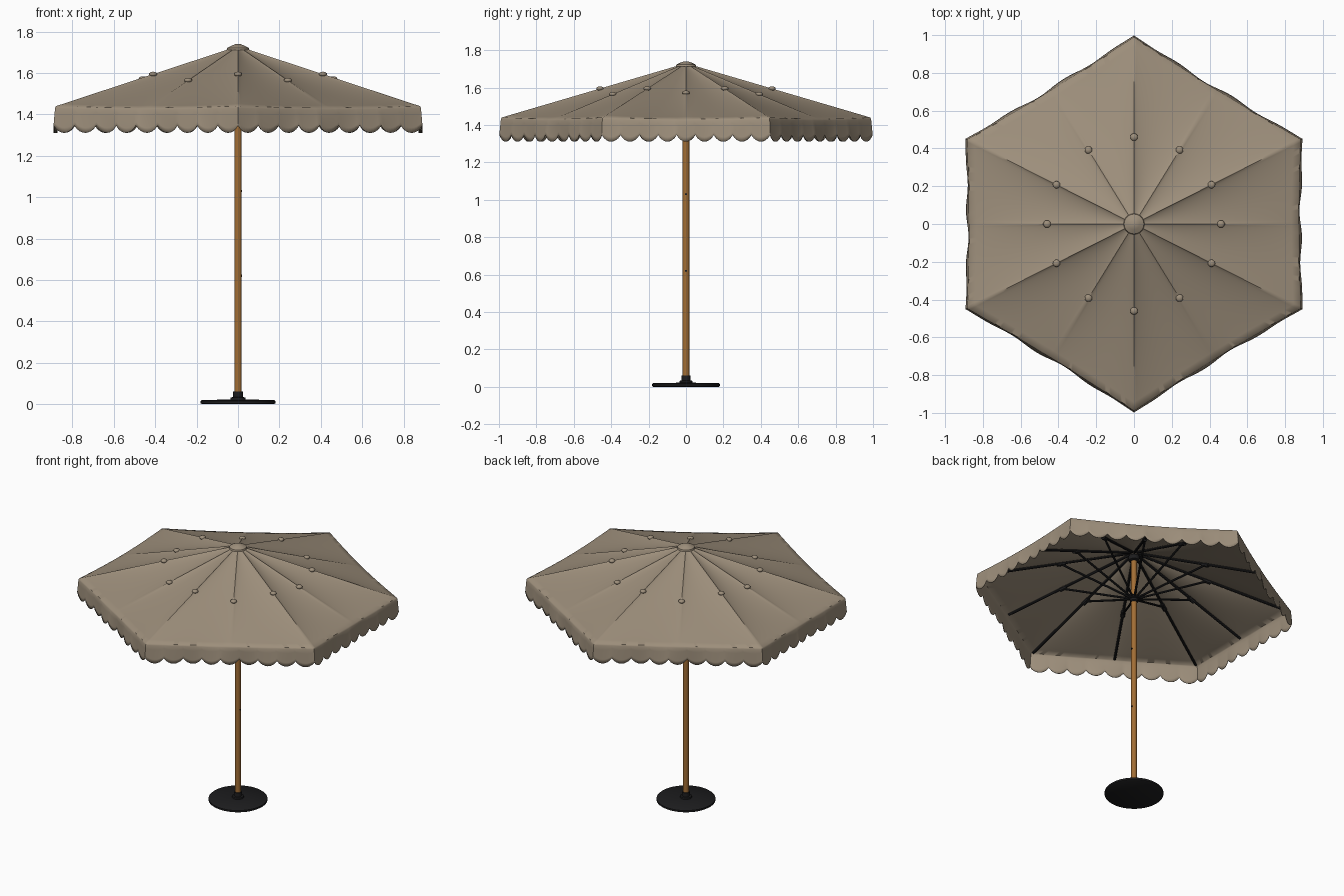
import bpy, bmesh, math
from mathutils import Vector

if "Cube" in bpy.data.objects:
    bpy.data.objects.remove(bpy.data.objects["Cube"])

def material(name, col):
    m = bpy.data.materials.new(name)
    m.diffuse_color = (*col, 1)
    m.use_nodes = True
    m.node_tree.nodes["Principled BSDF"].inputs["Base Color"].default_value = m.diffuse_color
    return m

FABRIC = material("taupe fabric", (0.34, 0.275, 0.20))
WOOD = material("brown wood", (0.36, 0.155, 0.035))
METAL = material("black metal", (0.012, 0.012, 0.013))

def finish(name, bm, mat, angle=40):
    bmesh.ops.recalc_face_normals(bm, faces=bm.faces)
    me = bpy.data.meshes.new(name)
    bm.to_mesh(me)
    bm.free()
    ob = bpy.data.objects.new(name, me)
    bpy.context.collection.objects.link(ob)
    me.materials.append(mat)
    bpy.ops.object.select_all(action='DESELECT')
    ob.select_set(True)
    bpy.context.view_layer.objects.active = ob
    bpy.ops.object.shade_smooth_by_angle(angle=math.radians(angle))
    return ob

def rod(bm, a, b, r, n=8):
    # closed cylinder between two points
    a, b = Vector(a), Vector(b)
    d = b - a
    mat = d.to_track_quat('Z', 'Y').to_matrix().to_4x4()
    mat.translation = (a + b) / 2
    bmesh.ops.create_cone(bm, cap_ends=True, segments=n, radius1=r, radius2=r,
                          depth=d.length, matrix=mat)

def lathe(name, profile, mat, n=40):
    bm = bmesh.new()
    rings = [[bm.verts.new((r * math.cos(2 * math.pi * i / n), r * math.sin(2 * math.pi * i / n), z))
              for i in range(n)] for r, z in profile]
    for p, q in zip(rings, rings[1:]):
        for i in range(n):
            bm.faces.new((p[i], p[(i + 1) % n], q[(i + 1) % n], q[i]))
    bm.faces.new(rings[0][::-1])
    bm.faces.new(rings[-1])
    return finish(name, bm, mat)

# Canopy layout: hexagon corners, with ribs to corners and edge middles
CORNERS = [Vector(c) for c in ((0.88, -0.445), (0.88, 0.445), (0, 0.985),
                               (-0.88, 0.445), (-0.88, -0.445), (0, -0.985))]
APEX, EDGE, STEPS, SCALLOPS = 1.73, 1.44, 72, 9

def rim(side, t):
    # point on the canopy edge, slightly pulled in and down at the middle
    p = CORNERS[side].lerp(CORNERS[(side + 1) % 6], t)
    bow = math.sin(math.pi * t)
    return Vector((p.x * (1 - 0.012 * bow), p.y * (1 - 0.012 * bow), EDGE - 0.008 * bow))

def along(side, t, u):
    return Vector((0, 0, APEX)).lerp(rim(side, t), u)

# Fabric canopy with sagging panels and a scalloped valance
bm = bmesh.new()
cols = [(s, i / STEPS) for s in range(6) for i in range(STEPS)]
rings = []
for k in range(1, 25):
    u = k / 24
    ring = []
    for s, t in cols:
        p = along(s, t, u)
        sag = abs(math.sin(2 * math.pi * t)) ** 0.6
        p.z -= 0.016 * sag * max(0, math.sin(math.pi * u)) ** 0.8
        ring.append(bm.verts.new(p))
    rings.append(ring)
for v in (0.08, 0.3, 0.55, 0.8, 1.0):
    ring = []
    for s, t in cols:
        p = rim(s, t)
        bottom = 1.347 - 0.036 * abs(math.sin(math.pi * SCALLOPS * t)) ** 0.75
        out = Vector((p.x, p.y, 0)).normalized()
        ripple = math.sin(6 * math.pi * t) * math.sin(math.pi * t)
        q = p + out * (0.004 + 0.009 * v + 0.007 * v * ripple)
        q.z = p.z + (bottom - p.z) * v
        ring.append(bm.verts.new(q))
    rings.append(ring)
n = len(cols)
top = bm.verts.new((0, 0, APEX))
for i in range(n):
    bm.faces.new((top, rings[0][i], rings[0][(i + 1) % n]))
    for p, q in zip(rings, rings[1:]):
        bm.faces.new((p[i], q[i], q[(i + 1) % n], p[(i + 1) % n]))
canopy = finish("canopy", bm, FABRIC, 50)
mod = canopy.modifiers.new("thickness", 'SOLIDIFY')
mod.thickness = 0.004
mod.offset = -1

# Crown cap over the apex
lathe("crown_cap", [(0.055, 1.712), (0.052, 1.722), (0.03, 1.733), (0.012, 1.74)], FABRIC)

# Frame: ribs, struts, joints and fabric bulges over the joints
ribs, struts, joints, bulges = (bmesh.new() for _ in range(4))
drop = Vector((0, 0, -0.014))
for s in range(6):
    for t in (0, 0.5):
        rod(ribs, along(s, t, 0.03) + drop, along(s, t, 0.98) + drop, 0.008)
        length = rim(s, t).xy.length
        u = 0.46 / length
        joint = along(s, t, u) + drop * 1.4
        d = Vector((joint.x, joint.y, 0)).normalized()
        rod(struts, d * 0.022 + Vector((0, 0, 1.395)), joint, 0.007)
        rod(joints, along(s, t, u - 0.025) + drop * 1.3, along(s, t, u + 0.025) + drop * 1.3, 0.014)
        new = bmesh.ops.create_uvsphere(bulges, u_segments=12, v_segments=8, radius=0.02)
        bmesh.ops.scale(bulges, verts=new['verts'], vec=(1, 1, 0.6))
        bmesh.ops.translate(bulges, verts=new['verts'], vec=along(s, t, u))
finish("canopy_ribs", ribs, METAL)
finish("support_struts", struts, METAL)
finish("strut_joints", joints, METAL)
finish("joint_bulges", bulges, FABRIC)

# Hubs on the pole
lathe("top_hub", [(0.02, 1.655), (0.034, 1.66), (0.034, 1.69), (0.02, 1.70)], METAL, 24)
lathe("runner_hub", [(0.02, 1.365), (0.026, 1.37), (0.026, 1.385), (0.033, 1.388),
                     (0.033, 1.405), (0.02, 1.41)], METAL, 24)

# Pole with two small locking pins
lathe("pole", [(0.0175, 0.02), (0.0175, 1.70)], WOOD, 24)
pins = bmesh.new()
for z in (0.62, 1.03):
    rod(pins, (0.012, 0, z), (0.0195, 0, z), 0.006)
finish("pole_pins", pins, METAL)

# Round base with socket
lathe("base", [(0.175, 0.0), (0.181, 0.004), (0.181, 0.015), (0.175, 0.02), (0.036, 0.022),
               (0.035, 0.032), (0.024, 0.034), (0.023, 0.06), (0.017, 0.06)], METAL, 48)
